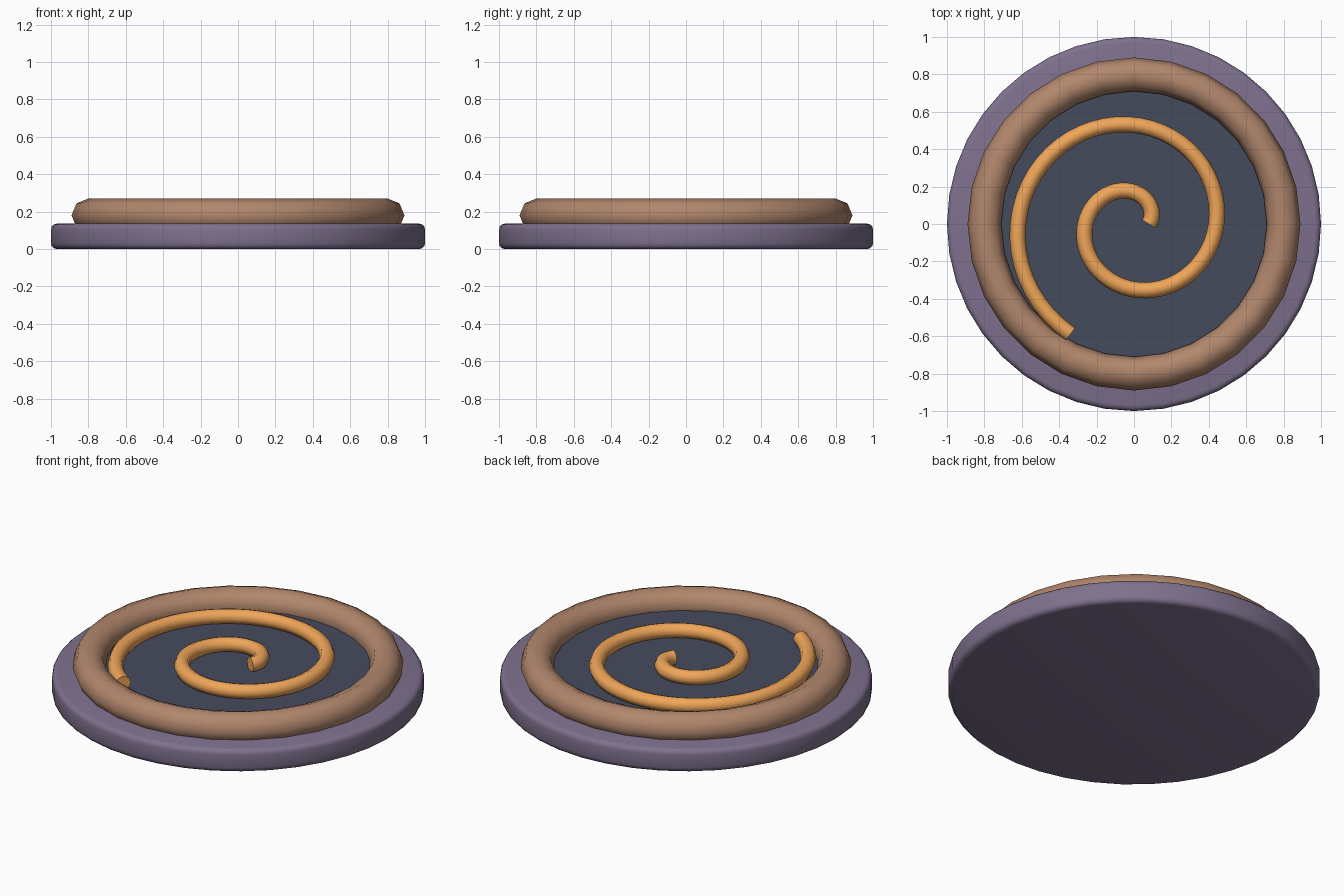
import bpy, math

if "Cube" in bpy.data.objects:
    bpy.data.objects.remove(bpy.data.objects["Cube"])


def finish(obj, name, color, angle=50):
    obj.name = name
    mat = bpy.data.materials.new(name + "_material")
    mat.diffuse_color = (*color, 1)
    mat.use_nodes = True
    mat.node_tree.nodes["Principled BSDF"].inputs["Base Color"].default_value = mat.diffuse_color
    obj.data.materials.append(mat)
    bpy.ops.object.select_all(action='DESELECT')
    obj.select_set(True)
    bpy.context.view_layer.objects.active = obj
    if obj.type == 'MESH':
        bpy.ops.object.shade_smooth_by_angle(angle=math.radians(angle))
    return obj


def disc(name, radius, z0, z1, sides, color, bevel=0):
    bpy.ops.mesh.primitive_cylinder_add(vertices=sides, radius=radius, depth=z1 - z0,
                                        location=(0, 0, (z0 + z1) / 2))
    obj = bpy.context.object
    if bevel:
        mod = obj.modifiers.new("rounded_rim", 'BEVEL')
        mod.width = bevel
        mod.segments = 3
        mod.limit_method = 'ANGLE'
        bpy.ops.object.modifier_apply(modifier=mod.name)
    return finish(obj, name, color)


# Round base plate with softened rim, and the dark inlaid floor
disc("base_plate", 1.0, 0.0, 0.135, 40, (0.21, 0.165, 0.27), bevel=0.03)
disc("inner_floor", 0.75, 0.12, 0.165, 40, (0.06, 0.07, 0.11))

# Raised ring with an eight-sided section
bpy.ops.mesh.primitive_torus_add(major_segments=28, minor_segments=8,
                                 major_radius=0.8, minor_radius=0.09,
                                 location=(0, 0, 0.18))
finish(bpy.context.object, "raised_ring", (0.44, 0.24, 0.15), angle=60)

# Spiral tube: radius grows evenly over one and two thirds turns
curve = bpy.data.curves.new("spiral_tube", 'CURVE')
curve.dimensions = '3D'
curve.bevel_depth = 0.043
curve.bevel_resolution = 2
curve.use_fill_caps = True
spline = curve.splines.new('POLY')
steps = 90
spline.points.add(steps)
for i, point in enumerate(spline.points):
    t = i / steps
    a, r = math.radians(600 * t), 0.08 + 0.6 * t
    point.co = (r * math.cos(a), r * math.sin(a), 0.2, 1)
spiral = bpy.data.objects.new("spiral_tube", curve)
bpy.context.collection.objects.link(spiral)
bpy.ops.object.select_all(action='DESELECT')
spiral.select_set(True)
bpy.context.view_layer.objects.active = spiral
bpy.ops.object.convert(target='MESH')
finish(bpy.context.object, "spiral_tube", (0.87, 0.38, 0.1))
